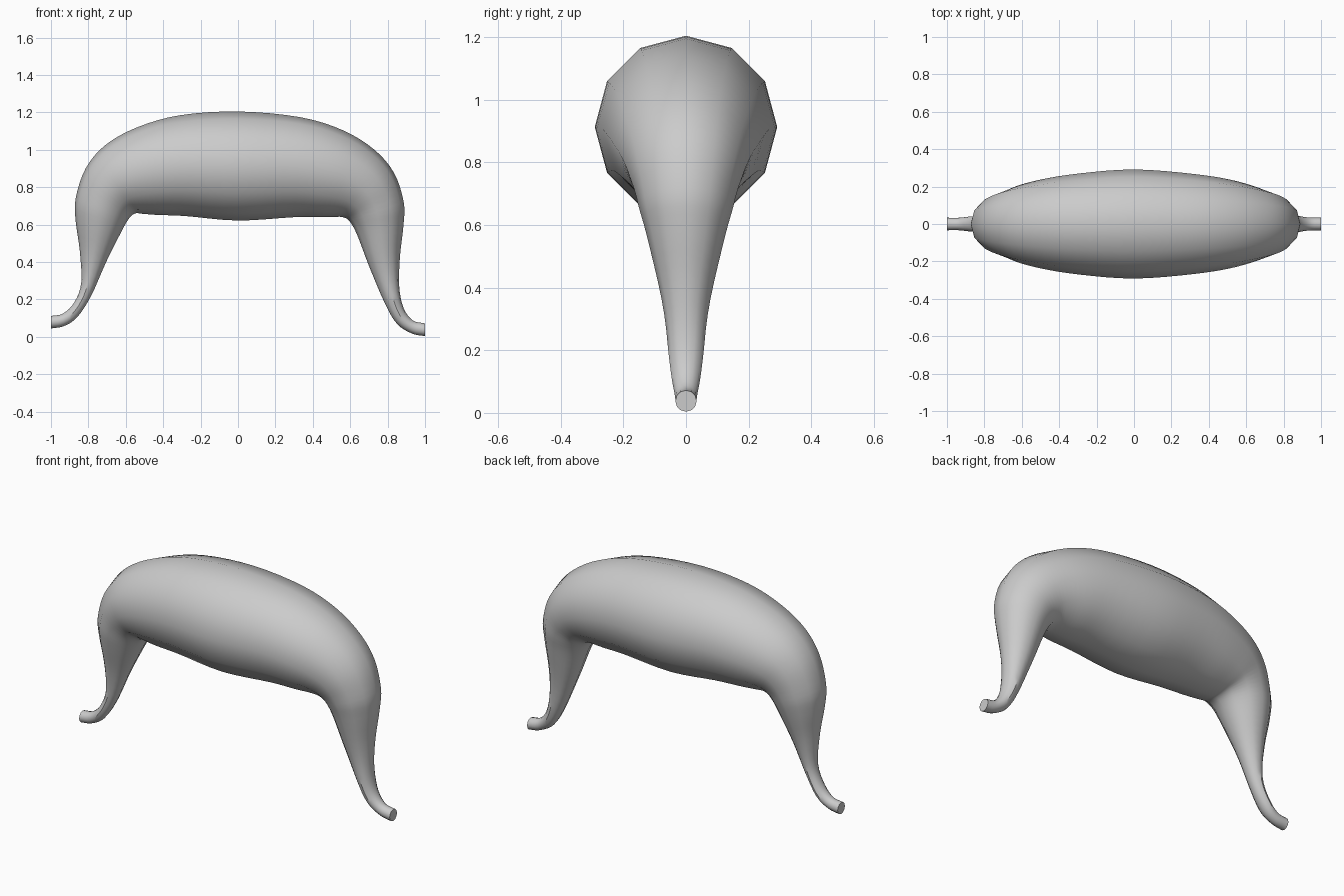
import bpy, bmesh, math
from mathutils import Vector

if "Cube" in bpy.data.objects:
    bpy.data.objects.remove(bpy.data.objects["Cube"])

SIDES = 12   # faceted round section
STEPS = 4    # rings between guide sections

# Guide sections, tip to middle: outer x, outer z, inner x, inner z
RIGHT = [
    (1.00, .072, 1.00, .004), (.935, .088, .93, .018), (.885, .155, .85, .07),
    (.862, .27, .785, .18), (.866, .43, .70, .38), (.885, .60, .635, .55),
    (.886, .72, .595, .62), (.835, .875, .56, .640), (.73, 1.0, .52, .642),
    (.56, 1.105, .44, .640), (.33, 1.175, .30, .640)]
LEFT = [
    (-1.00, .112, -1.00, .045), (-.935, .125, -.93, .058), (-.875, .185, -.86, .105),
    (-.838, .29, -.785, .22), (-.846, .46, -.705, .40), (-.868, .62, -.63, .55),
    (-.868, .74, -.585, .63), (-.815, .90, -.55, .660), (-.71, 1.025, -.51, .658),
    (-.54, 1.12, -.43, .652), (-.31, 1.185, -.28, .646)]
guides = [Vector(g) for g in LEFT + [(0, 1.205, 0, .622)] + RIGHT[::-1]]


def smooth_path(pts):
    """Catmull-Rom interpolation of the guide sections."""
    out = []
    ext = [2 * pts[0] - pts[1]] + pts + [2 * pts[-1] - pts[-2]]
    for i in range(1, len(ext) - 2):
        a, b, c, d = ext[i - 1:i + 3]
        for k in range(STEPS):
            t = k / STEPS
            out.append(.5 * (2 * b + (c - a) * t + (2 * a - 5 * b + 4 * c - d) * t * t
                             + (3 * b - a - 3 * c + d) * t ** 3))
    return out + [pts[-1]]


# Curved tapering body, lofted from tip to tip
bm = bmesh.new()
rings = []
for ox, oz, ix, iz in smooth_path(guides):
    outer, inner = Vector((ox, 0, oz)), Vector((ix, 0, iz))
    mid, up = (outer + inner) / 2, (outer - inner) / 2
    side = Vector((0, up.length, 0))
    rings.append([bm.verts.new(mid + up * math.cos(a) + side * math.sin(a))
                  for a in (math.tau * j / SIDES for j in range(SIDES))])
for r, s in zip(rings, rings[1:]):
    for j in range(SIDES):
        k = (j + 1) % SIDES
        bm.faces.new((r[j], r[k], s[k], s[j]))

# Flat ends on both tips
bm.faces.new(rings[0])
bm.faces.new(rings[-1])
bmesh.ops.recalc_face_normals(bm, faces=bm.faces)

mesh = bpy.data.meshes.new("curved_body")
bm.to_mesh(mesh)
bm.free()
body = bpy.data.objects.new("curved_body", mesh)
bpy.context.collection.objects.link(body)
bpy.context.view_layer.objects.active = body
body.select_set(True)
bpy.ops.object.shade_smooth_by_angle(angle=math.radians(35))
